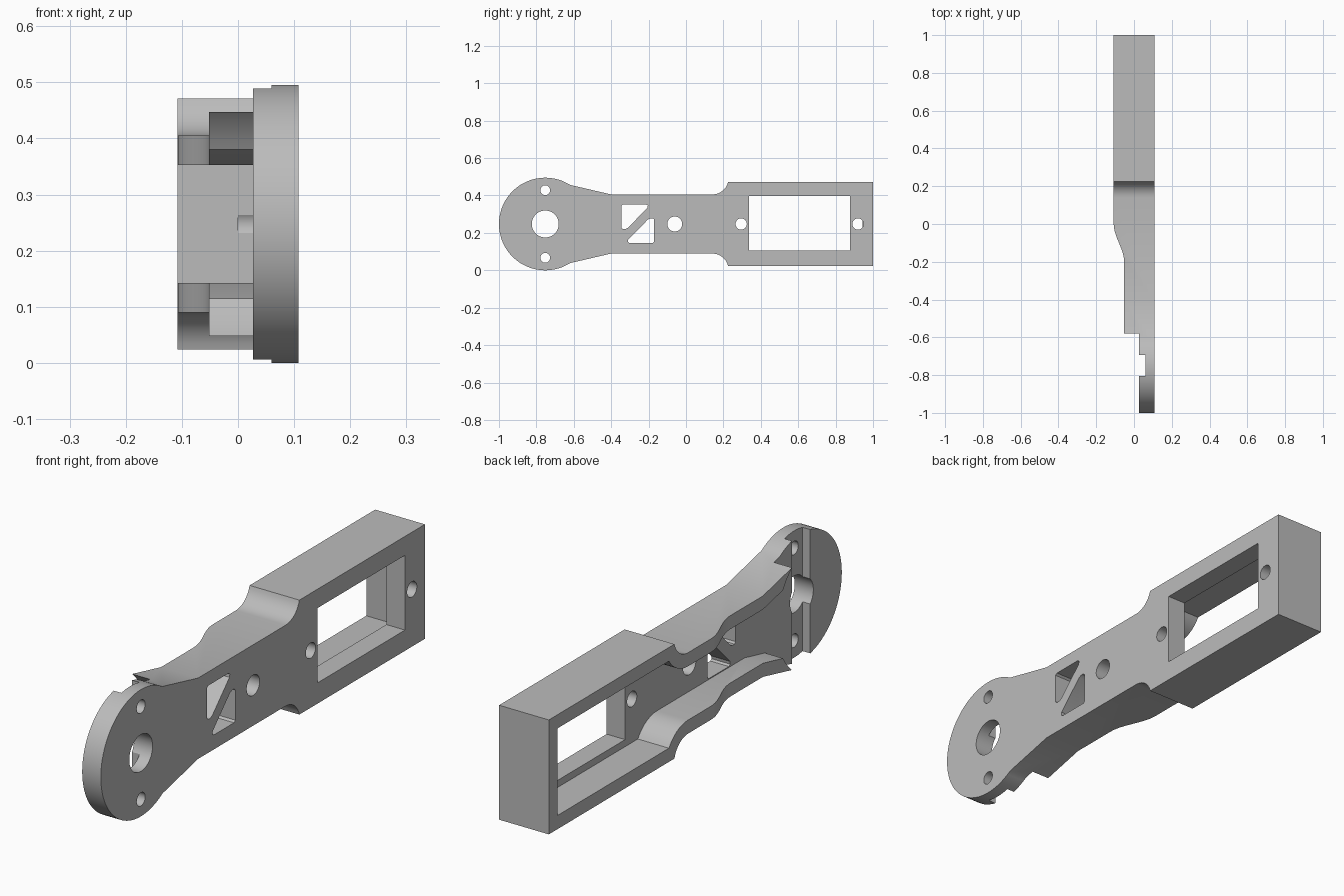
import bpy, bmesh
from math import sin, cos, pi, asin, sqrt

if "Cube" in bpy.data.objects:
    bpy.data.objects.remove(bpy.data.objects["Cube"], do_unlink=True)

HALF = 0.1075          # half of the arm's thickness
MID = 0.2475           # height of the long axis
FLOOR = 0.027          # inner side of the face plate
HUB = -0.7525          # centre of the round end
R = 0.2475             # radius of the round end

grey = bpy.data.materials.new("light_grey")
grey.use_nodes = True
grey.diffuse_color = (0.5, 0.5, 0.5, 1)
grey.node_tree.nodes["Principled BSDF"].inputs["Base Color"].default_value = (0.5, 0.5, 0.5, 1)


def prism(name, pts, lo, hi, axis="x"):
    """Extrude a 2D outline along x (points are y, z) or z (points are x, y)."""
    bm = bmesh.new()
    place = (lambda p, t: (t, p[0], p[1])) if axis == "x" else (lambda p, t: (p[0], p[1], t))
    a = [bm.verts.new(place(p, lo)) for p in pts]
    b = [bm.verts.new(place(p, hi)) for p in pts]
    bm.faces.new(a)
    bm.faces.new(b[::-1])
    for i in range(len(pts)):
        j = (i + 1) % len(pts)
        bm.faces.new((a[i], a[j], b[j], b[i]))
    bmesh.ops.recalc_face_normals(bm, faces=bm.faces)
    mesh = bpy.data.meshes.new(name)
    bm.to_mesh(mesh)
    bm.free()
    mesh.materials.append(grey)
    ob = bpy.data.objects.new(name, mesh)
    bpy.context.collection.objects.link(ob)
    return ob


def circle(y, z, r, n=40):
    return [(y + r * cos(2 * pi * i / n), z + r * sin(2 * pi * i / n)) for i in range(n)]


def mirrored(half):
    """Close a half outline (y, height above the axis) with its reflection."""
    return [(y, MID + h) for y, h in half] + [(y, MID - h) for y, h in half[::-1] if h > 1e-6]


def shoulder(r, top, steps=10):
    """Concave arc from the wide frame down to the neck."""
    cy, ch = 0.14, 0.246
    end = asin(sqrt(r * r - (ch - top) ** 2) / r)
    return [(cy + r * sin(end * (1 - i / steps)), ch - r * cos(end * (1 - i / steps)))
            for i in range(steps + 1)]


def cut(cutter):
    mod = arm.modifiers.new("cut", "BOOLEAN")
    mod.operation = "DIFFERENCE"
    mod.solver = "EXACT"
    mod.object = cutter
    bpy.context.view_layer.objects.active = arm
    bpy.ops.object.modifier_apply(modifier=mod.name)
    bpy.data.objects.remove(cutter, do_unlink=True)


# Arm outline: rectangular frame, neck, taper and round end
start = asin((HUB + 0.1325 - HUB) / R)
round_end = [(HUB + R * sin(start - (start + pi / 2) * i / 32),
              R * cos(start - (start + pi / 2) * i / 32)) for i in range(33)]
outline = [(1, 0.2235)] + shoulder(0.088, 0.2235) + [(-0.4, 0.158)] + round_end
arm = prism("servo_arm", mirrored(outline), -HALF, HALF)

# Hollow behind the face plate, leaving a thin wall
hollow = [(0.945, 0.170)] + shoulder(0.141, 0.170) + [(-0.4, 0.105), (-0.6, 0.150)]
cut(prism("hollow", mirrored(hollow), -0.3, FLOOR))

# Round clearance over the hub
cut(prism("hub_clearance", circle(HUB, MID, 0.264, 96), -0.3, FLOOR))

# Step in wall depth along the neck
ease = [(-HALF + 0.0555 * t * t * (3 - 2 * t), -0.2 * t) for t in [i / 14 for i in range(15)]]
cut(prism("wall_step", [(-0.3, 0)] + ease + [(-0.052, -1.2), (-0.3, -1.2)], -0.2, 0.8, "z"))

# Slot across the hub
cut(prism("hub_slot", [(-0.805, -0.2), (-0.693, -0.2), (-0.693, 0.8), (-0.805, 0.8)], -0.02, 0.06))

# Window in the frame
cut(prism("window", [(0.337, 0.105), (0.877, 0.105), (0.877, 0.397), (0.337, 0.397)], -0.05, 0.3))

# Round holes through the plate
for y, z, r in [(HUB, MID, 0.072), (HUB, MID + 0.181, 0.026), (HUB, MID - 0.181, 0.026),
                (-0.06, MID, 0.04), (0.295, MID, 0.03)]:
    cut(prism("hole", circle(y, z, r), -0.05, 0.3))
cut(prism("end_hole", circle(0.92, MID, 0.03), 0.0, 0.3))

# Pair of triangular lightening holes, point symmetric
tri = [(-0.337, 0.352), (-0.212, 0.352), (-0.204, 0.346), (-0.206, 0.334),
       (-0.312, 0.226), (-0.325, 0.22), (-0.338, 0.22), (-0.345, 0.227), (-0.345, 0.345)]
cut(prism("upper_triangle", tri, -0.05, 0.3))
cut(prism("lower_triangle", [(-0.515 - y, 2 * MID + 0.003 - z) for y, z in tri], -0.05, 0.3))

# Smooth the curved walls, keep edges crisp
bpy.ops.object.select_all(action="DESELECT")
arm.select_set(True)
bpy.context.view_layer.objects.active = arm
bpy.ops.object.shade_smooth_by_angle(angle=0.4)
